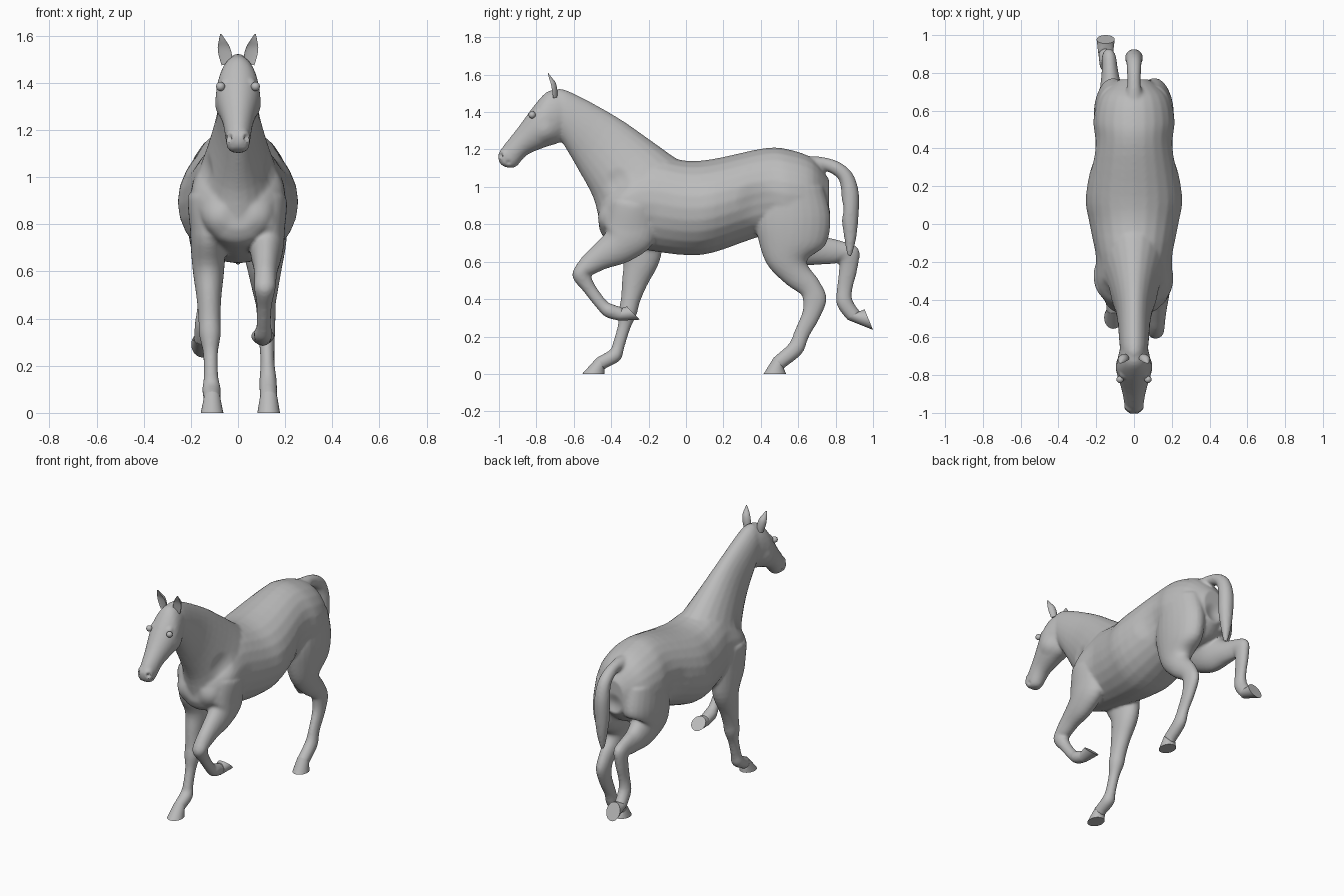
import bpy, bmesh
from math import cos, sin, tau
from mathutils import Vector

if "Cube" in bpy.data.objects:
    bpy.data.objects.remove(bpy.data.objects["Cube"], do_unlink=True)

coat = bpy.data.materials.new("plain_grey")
coat.use_nodes = True
grey = (.5, .5, .5, 1)
coat.diffuse_color = grey
coat.node_tree.nodes["Principled BSDF"].inputs["Base Color"].default_value = grey


def smooth_sections(sections, steps):
    """Catmull-Rom interpolation between neighbouring cross-sections."""
    last = len(sections) - 1
    result = []
    for i in range(last):
        start, end = sections[i], sections[i + 1]
        leave = (end - sections[max(i - 1, 0)]) / 2
        arrive = (sections[min(i + 2, last)] - start) / 2
        for k in range(steps):
            t = k / steps
            u = 1 - t
            result.append(start * (u * u * (1 + 2 * t)) + leave * (t * u * u)
                          + end * (t * t * (3 - 2 * t)) - arrive * (t * t * u))
    return result + [sections[-1]]


def skin(bm, sections, steps=4, sides=24, cup=1.0):
    """Skin oval sections; each is x, front y z, back y z, half width.
    A cup below one hollows the front of each section."""
    rings = []
    for x, front_y, front_z, back_y, back_z, width in smooth_sections(sections, steps):
        front, back = Vector((x, front_y, front_z)), Vector((x, back_y, back_z))
        middle, half = (front + back) / 2, (front - back) / 2
        ring = []
        for k in range(sides):
            angle = tau * k / sides
            depth = sin(angle) * (cup if sin(angle) > 0 else 1)
            side = Vector((width * cos(angle), 0, 0))
            ring.append(bm.verts.new(middle + half * depth + side))
        rings.append(ring)
    for ring, following in zip(rings, rings[1:]):
        for k in range(sides):
            j = (k + 1) % sides
            bm.faces.new((ring[k], ring[j], following[j], following[k]))
    bm.faces.new(rings[0][::-1])
    bm.faces.new(rings[-1])


def limb(path, girths, x_start, x_end):
    """Sections square to a y z path, with half depth and half width at each joint."""
    points = [Vector(p) for p in path]
    last = len(points) - 1
    sections = []
    for i, (point, (depth, width)) in enumerate(zip(points, girths)):
        along = (points[min(i + 1, last)] - points[max(i - 1, 0)]).normalized()
        across = Vector((along.y, -along.x)) * depth
        x = x_start + (x_end - x_start) * i / last
        sections.append(Vector((x, *(point + across), *(point - across), width)))
    return sections


def make_object(name, bm):
    bmesh.ops.recalc_face_normals(bm, faces=bm.faces)
    mesh = bpy.data.meshes.new(name)
    bm.to_mesh(mesh)
    bm.free()
    mesh.materials.append(coat)
    obj = bpy.data.objects.new(name, mesh)
    bpy.context.scene.collection.objects.link(obj)
    return obj


def activate(obj):
    bpy.ops.object.select_all(action='DESELECT')
    obj.select_set(True)
    bpy.context.view_layer.objects.active = obj


body_mesh = bmesh.new()
parts = []

# Barrel: y, top, bottom, half width
barrel = [
    (-.465, .9, .78, .07), (-.43, .98, .72, .135), (-.34, 1.08, .69, .18),
    (-.2, 1.17, .66, .195), (0, 1.14, .635, .235), (.15, 1.15, .65, .255),
    (.42, 1.207, .74, .207), (.55, 1.2, .72, .215),
    (.68, 1.15, .74, .18), (.765, 1.04, .82, .08)]
skin(body_mesh, [Vector((0, y, top, y, low, w)) for y, top, low, w in barrel])

# Neck and head: crest y z, throat y z, half width
neck = [
    (.1, 1.08, -.4, .72, .16), (-.04, 1.145, -.455, .79, .175),
    (-.19, 1.25, -.495, .94, .132), (-.38, 1.38, -.575, 1.09, .092),
    (-.64, 1.517, -.67, 1.25, .075), (-.72, 1.51, -.7, 1.27, .06)]
head = [
    (-.64, 1.51, -.655, 1.27, .07), (-.73, 1.515, -.68, 1.235, .085),
    (-.8, 1.45, -.75, 1.213, .094), (-.9, 1.315, -.85, 1.17, .066),
    (-.985, 1.207, -.905, 1.11, .052), (-1.004, 1.16, -.94, 1.102, .048),
    (-.995, 1.125, -.97, 1.107, .028)]
for outline in (neck, head):
    skin(body_mesh, [Vector((0, *row)) for row in outline])

# Tail
tail_path = [(.67, 1.115), (.737, 1.122), (.806, 1.098), (.856, 1.05),
             (.878, .96), (.877, .835), (.878, .72), (.874, .63)]
tail_girths = [(g, g) for g in (.05, .036, .037, .041, .047, .045, .031, .013)]
skin(body_mesh, limb(tail_path, tail_girths, 0, 0))

# Each leg pair shares its girths; the paths set the stride
front_girths = [(.13, .07), (.14, .075), (.1, .068), (.069, .053), (.052, .047),
                (.049, .046), (.035, .032), (.033, .031), (.039, .04), (.037, .036)]
hind_girths = [(.17, .1), (.2, .104), (.185, .094), (.115, .072), (.077, .056),
               (.062, .043), (.064, .039), (.049, .034), (.042, .03), (.044, .037),
               (.04, .038)]
front_left = [(-.275, .9), (-.305, .75), (-.365, .68), (-.465, .62), (-.535, .568),
              (-.56, .53), (-.515, .455), (-.45, .37), (-.41, .338), (-.35, .32)]
front_right = [(-.265, .92), (-.26, .76), (-.238, .615), (-.275, .49), (-.297, .395),
               (-.311, .33), (-.33, .255), (-.36, .155), (-.38, .1), (-.455, .058)]
hind_left = [(.565, .99), (.573, .84), (.565, .715), (.545, .605), (.593, .53),
             (.66, .465), (.688, .4), (.668, .313), (.62, .217), (.585, .135),
             (.497, .06)]
hind_right = [(.565, .99), (.573, .85), (.582, .745), (.635, .687), (.73, .66),
              (.815, .652), (.868, .637), (.868, .565), (.85, .465), (.847, .385),
              (.895, .313)]


def leg(name, path, girths, x_hip, x_hoof, toe, heel):
    """Add the leg to the body and a separate hoof running down to its sole."""
    sections = limb(path, girths, x_hip, x_hoof)
    sole = Vector((x_hoof, *toe, *heel, .048))
    skin(body_mesh, sections + [sections[-1].lerp(sole, .2)])
    bm = bmesh.new()
    skin(bm, [sections[-1], sole], steps=3)
    parts.append(make_object(name + "_hoof", bm))


leg("front_left", front_left, front_girths, .125, .105, (-.246, .29), (-.315, .36))
leg("front_right", front_right, front_girths, -.13, -.11, (-.555, 0), (-.435, 0))
leg("hind_left", hind_left, hind_girths, .105, .13, (.415, 0), (.535, 0))
leg("hind_right", hind_right, hind_girths, -.105, -.15, (1, .235), (.955, .345))

# Fuse the fleshy parts into one skin
body = make_object("horse_body", body_mesh)
parts.append(body)
activate(body)
remesh = body.modifiers.new("fuse", 'REMESH')
remesh.mode = 'VOXEL'
remesh.voxel_size = .009
relax = body.modifiers.new("relax", 'SMOOTH')
relax.iterations = 7
for name in ("fuse", "relax"):
    bpy.ops.object.modifier_apply(modifier=name)

# Muscles, hollows and face, on both sides: centre, radius, height
reliefs = {
    "shoulder": ((.17, -.3, .92), .17, .015),
    "breast": ((.09, -.42, .83), .08, .015),
    "neck_groove": ((.12, -.36, 1.02), .09, -.012),
    "flank": ((.2, .37, .92), .12, -.012),
    "cleft": ((0, .79, .88), .08, -.02),
    "cheek": ((.085, -.74, 1.29), .07, .008),
    "brow": ((.075, -.815, 1.41), .035, .012),
    "nostril_rim": ((.035, -.985, 1.175), .04, .008),
    "nostril": ((.038, -.992, 1.168), .02, -.022),
    "mouth": ((.045, -.95, 1.13), .018, -.008)}
normals = [v.normal.copy() for v in body.data.vertices]
for v, normal in zip(body.data.vertices, normals):
    here = Vector((abs(v.co.x), v.co.y, v.co.z))
    shift = 0
    for centre, radius, height in reliefs.values():
        fall = 1 - (here - Vector(centre)).length_squared / radius ** 2
        if fall > 0:
            shift += height * fall * fall
    v.co += normal * shift

# Ears, from tip to base, and eyes
ear_path = [(-.739, 1.607), (-.732, 1.58), (-.722, 1.55), (-.716, 1.515), (-.71, 1.475)]
ear_girths = [(g, g) for g in (.003, .015, .026, .028, .022)]
for side, s in (("left", 1), ("right", -1)):
    bm = bmesh.new()
    skin(bm, limb(ear_path, ear_girths, s * .073, s * .047), cup=-.2)
    parts.append(make_object(side + "_ear", bm))
    bm = bmesh.new()
    bmesh.ops.create_uvsphere(bm, u_segments=20, v_segments=12, radius=.019)
    bmesh.ops.translate(bm, verts=bm.verts, vec=(s * .074, -.823, 1.385))
    parts.append(make_object(side + "_eye", bm))

for obj in parts:
    activate(obj)
    bpy.ops.object.shade_smooth_by_angle(angle=.8)
